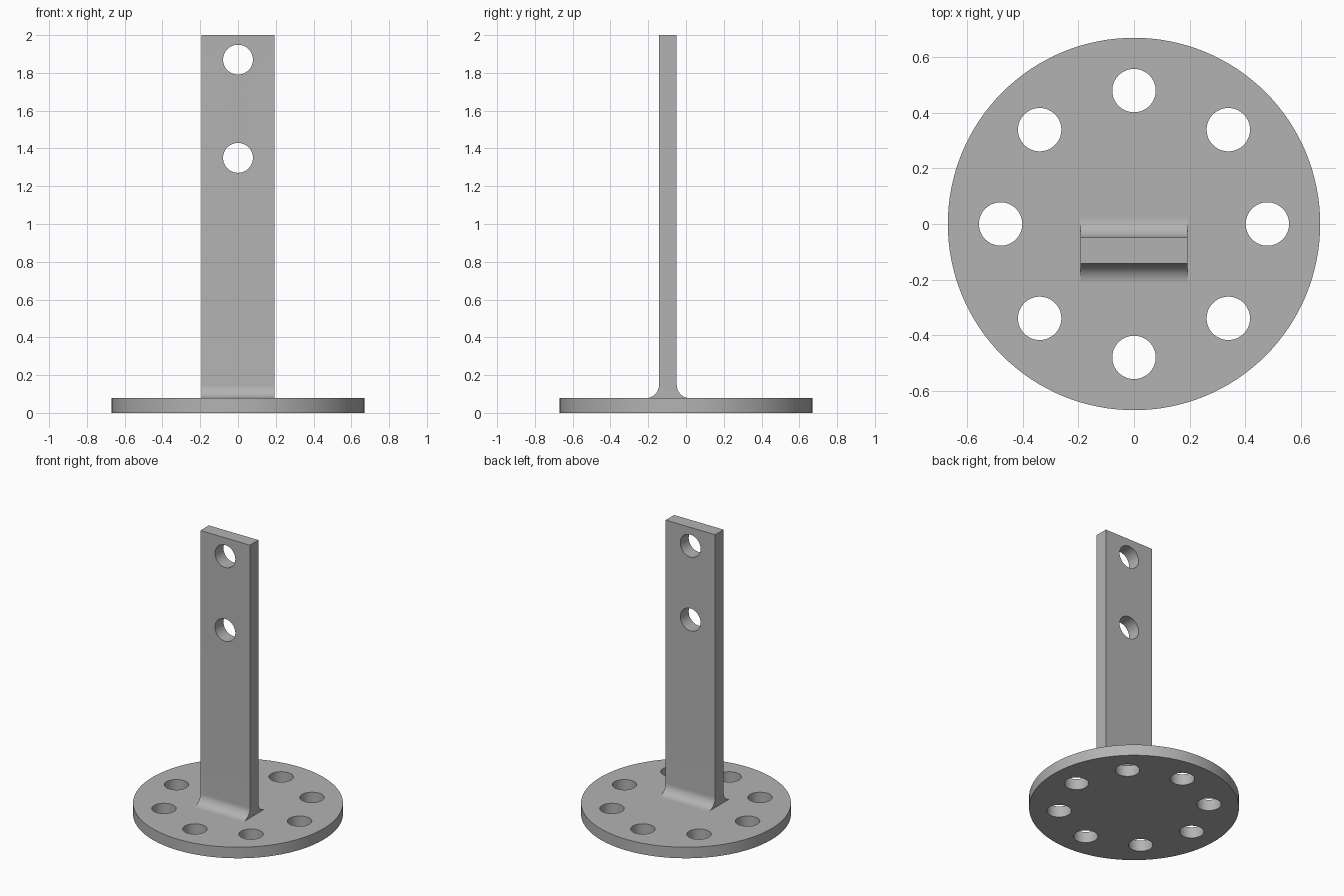
import bpy, bmesh, math
from mathutils import Matrix, Vector

cube = bpy.data.objects.get("Cube")
if cube:
    bpy.data.objects.remove(cube, do_unlink=True)

PLATE_R, PLATE_T = 0.67, 0.078
BOLT_CIRCLE, BOLT_R = 0.48, 0.078
POST_HALF_W, POST_FRONT, POST_BACK = 0.193, -0.143, -0.049
FILLET = 0.07

# Single grey material
grey = bpy.data.materials.new("plain grey")
grey.use_nodes = True
colour = (0.45, 0.45, 0.45, 1)
grey.diffuse_color = colour
grey.node_tree.nodes["Principled BSDF"].inputs["Base Color"].default_value = colour


def make_object(name, bm):
    bmesh.ops.recalc_face_normals(bm, faces=bm.faces)
    mesh = bpy.data.meshes.new(name)
    bm.to_mesh(mesh)
    bm.free()
    mesh.materials.append(grey)
    obj = bpy.data.objects.new(name, mesh)
    bpy.context.collection.objects.link(obj)
    return obj


def add_cylinder(bm, radius, depth, centre, rotation=Matrix(), segments=64):
    bmesh.ops.create_cone(bm, cap_ends=True, segments=segments,
                          radius1=radius, radius2=radius, depth=depth,
                          matrix=Matrix.Translation(centre) @ rotation)


def drill(obj, cutter_bm):
    """Cut the holes, then smooth the round walls while keeping sharp edges."""
    cutter = make_object(obj.name + "_cutter", cutter_bm)
    cutter.hide_render = True
    mod = obj.modifiers.new("holes", "BOOLEAN")
    mod.operation, mod.solver, mod.object = "DIFFERENCE", "EXACT", cutter
    bpy.context.view_layer.update()
    graph = bpy.context.evaluated_depsgraph_get()
    cut_mesh = bpy.data.meshes.new_from_object(obj.evaluated_get(graph))
    obj.modifiers.clear()
    obj.data = cut_mesh
    bpy.data.objects.remove(cutter, do_unlink=True)
    bpy.ops.object.select_all(action="DESELECT")
    obj.select_set(True)
    bpy.context.view_layer.objects.active = obj
    bpy.ops.object.shade_smooth_by_angle(angle=math.radians(30))


# Round base plate with a ring of eight bolt holes
bm = bmesh.new()
add_cylinder(bm, PLATE_R, PLATE_T, (0, 0, PLATE_T / 2), segments=128)
base_plate = make_object("base_plate", bm)

bm = bmesh.new()
for i in range(8):
    a = i * math.tau / 8
    add_cylinder(bm, BOLT_R, 0.4, (BOLT_CIRCLE * math.cos(a), BOLT_CIRCLE * math.sin(a), 0))
drill(base_plate, bm)


# Upright post: side profile with a fillet at each foot, extruded across x
def foot(edge, side):
    """Fillet points from the post face down to the plate."""
    steps = 16
    for i in range(steps + 1):
        a = i / steps * math.pi / 2
        yield (edge + side * FILLET * (1 - math.cos(a)),
               PLATE_T + FILLET * (1 - math.sin(a)))


front, back = list(foot(POST_FRONT, -1)), list(foot(POST_BACK, 1))
sunk = PLATE_T / 2
profile = [(POST_FRONT, 2), *front, (front[-1][0], sunk),
           (back[-1][0], sunk), *reversed(back), (POST_BACK, 2)]
bm = bmesh.new()
face = bm.faces.new([bm.verts.new((-POST_HALF_W, y, z)) for y, z in profile])
extruded = bmesh.ops.extrude_face_region(bm, geom=[face])["geom"]
bmesh.ops.translate(bm, vec=Vector((2 * POST_HALF_W, 0, 0)),
                    verts=[g for g in extruded if isinstance(g, bmesh.types.BMVert)])
post = make_object("post", bm)

# Two mounting holes through the post
bm = bmesh.new()
for z in (1.35, 1.87):
    add_cylinder(bm, 0.079, 0.4, (0, (POST_FRONT + POST_BACK) / 2, z),
                 Matrix.Rotation(math.pi / 2, 4, "X"))
drill(post, bm)
